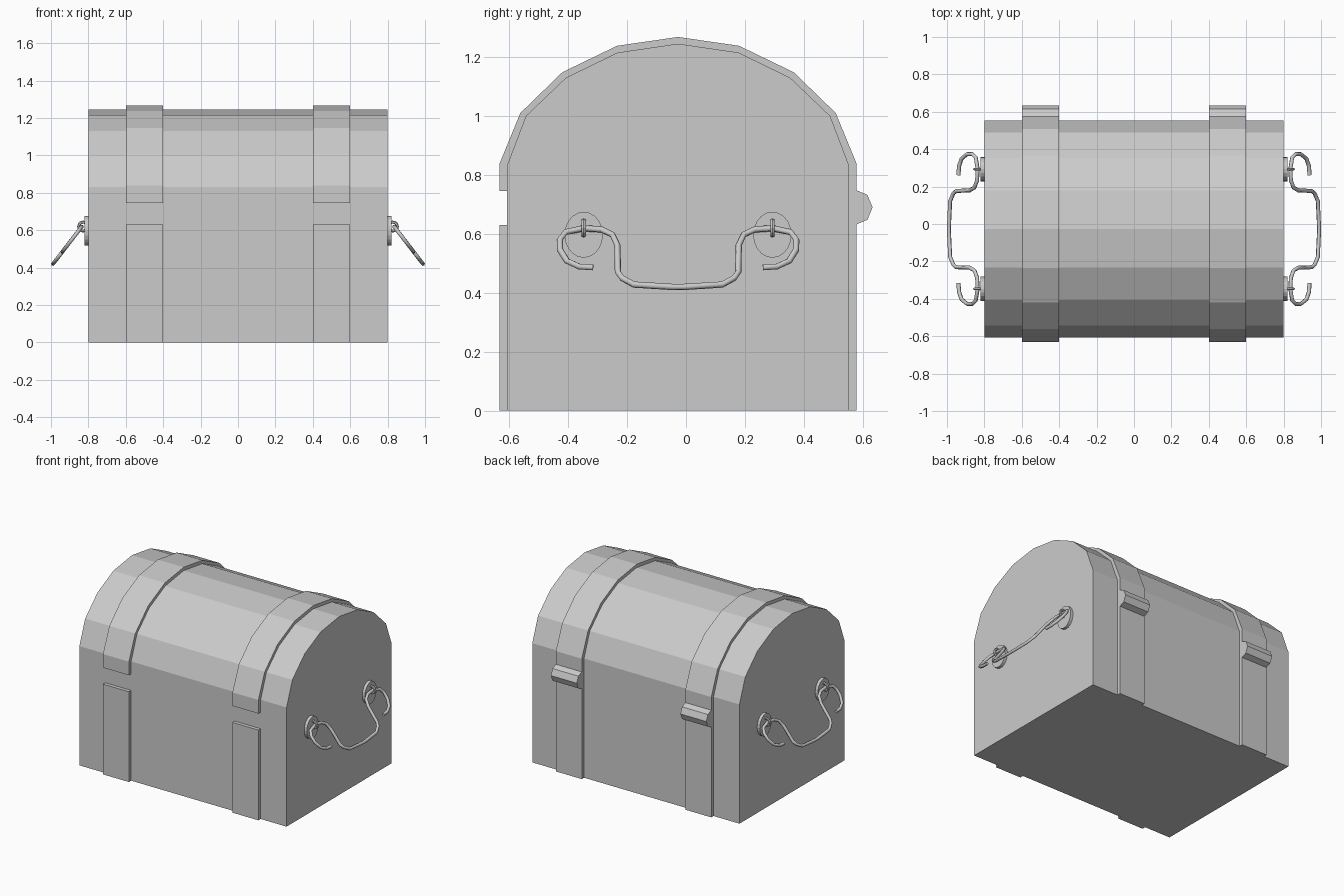
import bpy, bmesh
from math import pi
from mathutils import Matrix, Vector

if "Cube" in bpy.data.objects:
    bpy.data.objects.remove(bpy.data.objects["Cube"])

CY = -0.027   # centre of the chest in y (hinges stick out at the back)
SPLIT = 0.69  # height of the lid seam


def prism(name, profile, x0, x1):
    """Extrude a (y, z) profile along x."""
    bm = bmesh.new()
    face = bm.faces.new([bm.verts.new((x0, y, z)) for y, z in profile])
    ext = bmesh.ops.extrude_face_region(bm, geom=[face])
    verts = [v for v in ext["geom"] if isinstance(v, bmesh.types.BMVert)]
    bmesh.ops.translate(bm, vec=(x1 - x0, 0, 0), verts=verts)
    bmesh.ops.recalc_face_normals(bm, faces=bm.faces)
    return finish(name, bm)


def finish(name, bm):
    me = bpy.data.meshes.new(name)
    bm.to_mesh(me)
    bm.free()
    ob = bpy.data.objects.new(name, me)
    bpy.context.collection.objects.link(ob)
    return ob


def arch(half):
    """Full arch profile from a half (offset, z), front to back."""
    left = [(CY - u, z) for u, z in half]
    return left + [(CY, half[-1][1] + 0.03)] + [(CY + u, z) for u, z in reversed(half)]


inner = arch([(0.58, 0.832), (0.516, 1.0), (0.38, 1.13), (0.205, 1.215)])
outer = arch([(0.605, 0.84), (0.535, 1.01), (0.393, 1.148), (0.207, 1.238)])
F, B = CY - 0.58, CY + 0.58        # chest front and back
FO, BO = CY - 0.605, CY + 0.605    # strap front and back

# Chest body and rounded lid
prism("chest_body", [(F, 0), (B, 0), (B, SPLIT), (F, SPLIT)], -0.8, 0.8)
prism("chest_lid", [(F, SPLIT)] + inner + [(B, SPLIT)], -0.8, 0.8)

# Straps and hinges
for side, x in (("left", -0.6), ("right", 0.4)):
    band = [(FO, 0.745)] + outer + [(BO, SPLIT), (B, SPLIT)] + inner[::-1] + [(F, 0.745)]
    prism("lid_strap_" + side, band, x, x + 0.2)
    prism("front_strap_" + side, [(FO, 0), (F, 0), (F, 0.63), (FO, 0.63)], x, x + 0.2)
    prism("back_strap_" + side, [(B, 0), (BO, 0), (BO, SPLIT), (B, SPLIT)], x, x + 0.2)
    bm = bmesh.new()
    bmesh.ops.create_cone(bm, cap_ends=True, segments=8, radius1=0.06, radius2=0.06, depth=0.2,
                          matrix=Matrix.Translation((x + 0.1, 0.573, SPLIT)) @ Matrix.Rotation(pi / 2, 4, 'Y'))
    finish("hinge_" + side, bm)

# Half handle path (offset from centre, z), swung outwards when placed
half_path = [(0.288, 0.486), (0.335, 0.489), (0.377, 0.508), (0.400, 0.545), (0.401, 0.58),
             (0.382, 0.606), (0.32, 0.619), (0.26, 0.615), (0.222, 0.597), (0.206, 0.562),
             (0.204, 0.47), (0.19, 0.45), (0.15, 0.428), (0.02, 0.42)]
path = half_path + [(-u, z) for u, z in reversed(half_path)]

for side, s in (("left", -1), ("right", 1)):
    # Bent wire handle
    cu = bpy.data.curves.new("handle_" + side, 'CURVE')
    cu.dimensions = '3D'
    cu.bevel_depth = 0.011
    cu.bevel_resolution = 1
    cu.use_fill_caps = True
    sp = cu.splines.new('POLY')
    sp.points.add(len(path) - 1)
    for p, (u, z) in zip(sp.points, path):
        p.co = (s * (0.835 + (0.62 - z) * 0.77), CY + u, z, 1)
    bpy.context.collection.objects.link(bpy.data.objects.new("handle_" + side, cu))

    for end, y in (("front", CY - 0.32), ("back", CY + 0.32)):
        # Oval mounting plate
        bm = bmesh.new()
        bmesh.ops.create_cone(bm, cap_ends=True, segments=20, radius1=1, radius2=1, depth=0.03)
        m = (Matrix.Translation((s * 0.805, y, 0.597)) @ Matrix.Diagonal((1, 0.065, 0.078, 1))
             @ Matrix.Rotation(pi / 2, 4, 'Y'))
        bmesh.ops.transform(bm, matrix=m, verts=bm.verts)
        finish(f"handle_plate_{side}_{end}", bm)
        # Ring holding the handle
        bpy.ops.mesh.primitive_torus_add(major_segments=12, minor_segments=6, major_radius=0.024,
                                         minor_radius=0.008, location=(s * 0.828, y, 0.62),
                                         rotation=(pi / 2, 0, 0))
        bpy.context.object.name = f"handle_ring_{side}_{end}"
